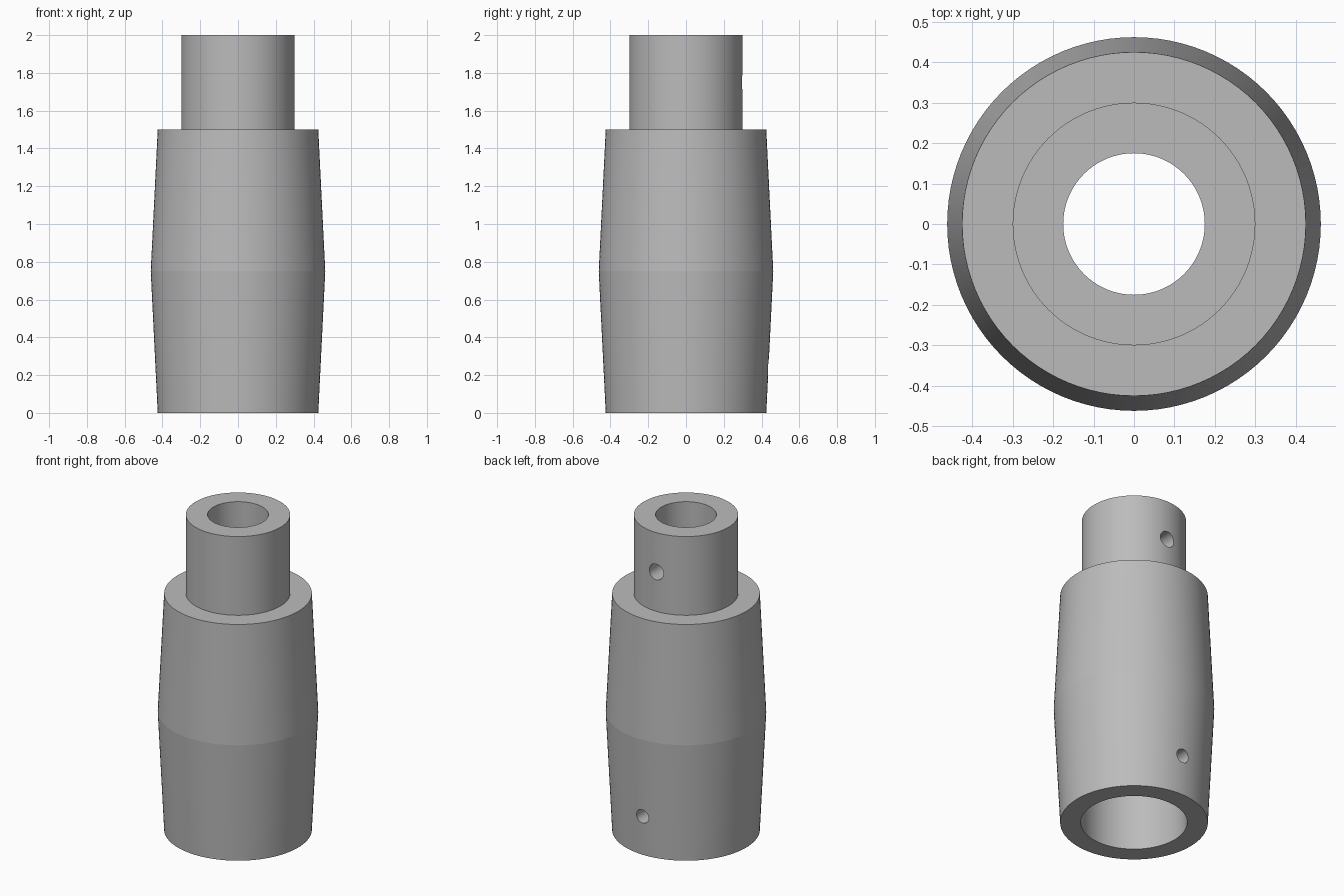
import bpy, bmesh, math
from mathutils import Matrix

cube = bpy.data.objects.get("Cube")
if cube:
    bpy.data.objects.remove(cube, do_unlink=True)

SEGMENTS = 96
RIDGE_Z = 0.75

grey = bpy.data.materials.new("grey")
grey.use_nodes = True
colour = (0.5, 0.5, 0.5, 1)
grey.diffuse_color = colour
grey.node_tree.nodes["Principled BSDF"].inputs["Base Color"].default_value = colour


def make_object(name, bm):
    bmesh.ops.recalc_face_normals(bm, faces=bm.faces)
    mesh = bpy.data.meshes.new(name)
    bm.to_mesh(mesh)
    bm.free()
    mesh.materials.append(grey)
    obj = bpy.data.objects.new(name, mesh)
    bpy.context.collection.objects.link(obj)
    return obj


def lathe(name, profile):
    """Revolve a closed (radius, height) profile around z."""
    bm = bmesh.new()
    verts = [bm.verts.new((r, 0, z)) for r, z in profile]
    edges = [bm.edges.new((verts[i - 1], verts[i])) for i in range(len(verts))]
    bmesh.ops.spin(bm, geom=verts + edges, cent=(0, 0, 0), axis=(0, 0, 1),
                   angle=math.tau, steps=SEGMENTS)
    bmesh.ops.remove_doubles(bm, verts=bm.verts, dist=0.0001)
    return make_object(name, bm)


def drill_back(obj, name, z, radius):
    """Cut a round hole through the back wall only."""
    bm = bmesh.new()
    bmesh.ops.create_cone(bm, cap_ends=True, segments=40, radius1=radius,
                          radius2=radius, depth=0.5,
                          matrix=Matrix.Translation((0, 0.32, z))
                          @ Matrix.Rotation(math.pi / 2, 4, "X"))
    cutter = make_object(name, bm)
    cutter.hide_render = True
    mod = obj.modifiers.new(name, "BOOLEAN")
    mod.operation = "DIFFERENCE"
    mod.solver = "EXACT"
    mod.object = cutter
    bpy.ops.object.modifier_apply(modifier=mod.name)
    bpy.data.objects.remove(cutter, do_unlink=True)


# Barrel with spigot on top, socket below and a bore right through
body = lathe("coupling_body", [
    (0.306, 0), (0.425, 0), (0.462, RIDGE_Z), (0.425, 1.5), (0.3, 1.5),
    (0.3, 2), (0.175, 2), (0.175, 0.5), (0.306, 0.5)])
bpy.context.view_layer.objects.active = body
body.select_set(True)

# Screw holes in the back
drill_back(body, "spigot_hole_cutter", 1.75, 0.05)
drill_back(body, "socket_hole_cutter", 0.25, 0.043)

# Smooth round walls, crisp rims and a crisp ridge
bpy.ops.object.shade_smooth_by_angle(angle=math.radians(30))
mesh = body.data
for edge in mesh.edges:
    ends = [mesh.vertices[i].co for i in edge.vertices]
    if all(abs(p.z - RIDGE_Z) < 0.001 for p in ends):
        edge.use_edge_sharp = True
